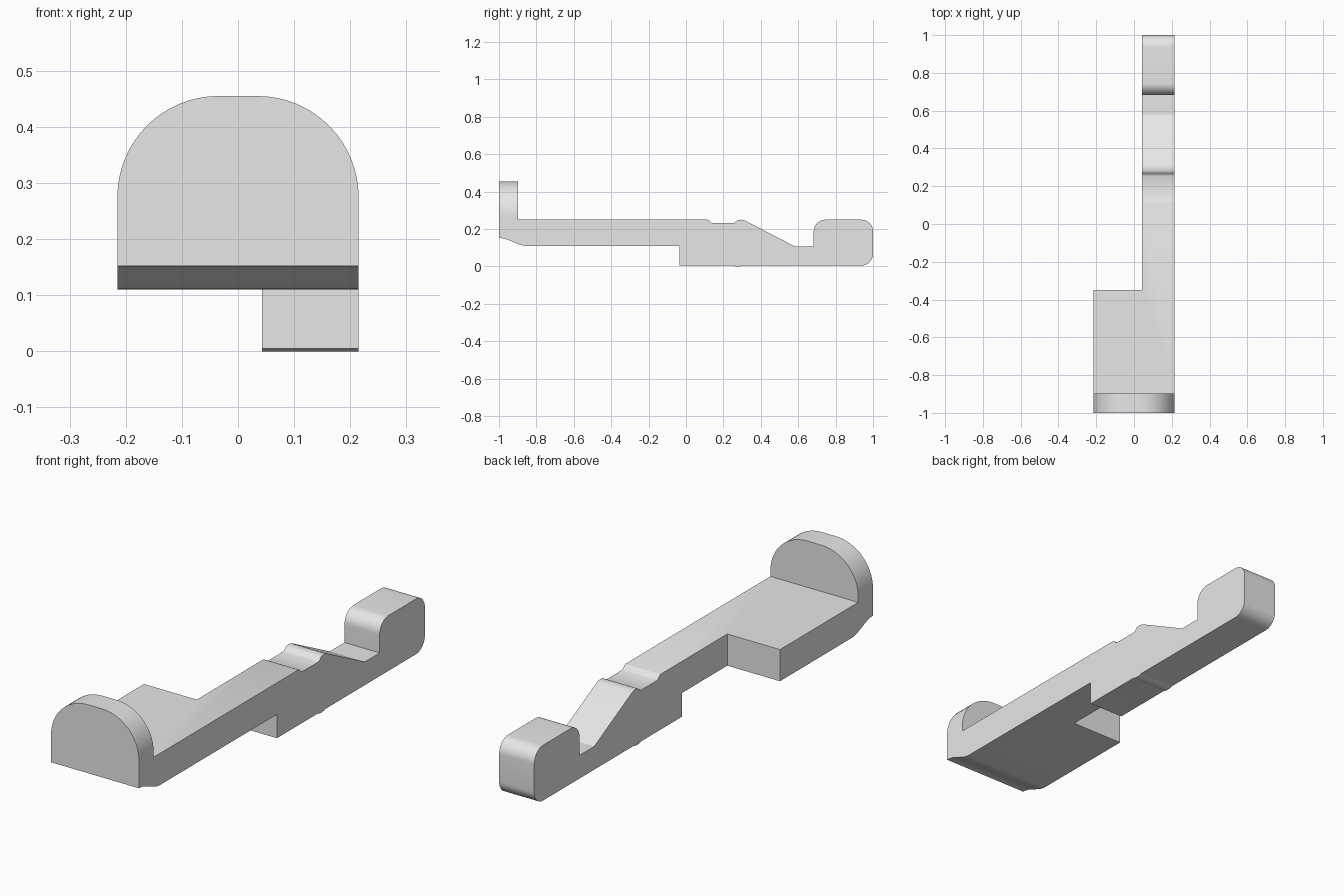
import bpy
import bmesh
from math import sin, cos, radians, pi

cube = bpy.data.objects.get("Cube")
if cube:
    bpy.data.objects.remove(cube, do_unlink=True)

HALF = 0.215      # half width of the wide plate
INNER = 0.043     # inner side of the narrow arm

grey = bpy.data.materials.new("light grey")
grey.use_nodes = True
grey.diffuse_color = (0.8, 0.8, 0.8, 1)
grey.node_tree.nodes["Principled BSDF"].inputs["Base Color"].default_value = (0.8, 0.8, 0.8, 1)


def arc(cx, cy, rx, ry, start, end, steps=10):
    """Points along an elliptical arc, angles in degrees."""
    angles = [radians(start + (end - start) * i / steps) for i in range(steps + 1)]
    return [(cx + rx * cos(a), cy + ry * sin(a)) for a in angles]


def wave(y0, z0, y1, z1, steps=10):
    """Smooth S-shaped transition between two points."""
    return [(y0 + (y1 - y0) * i / steps,
             z0 + (z1 - z0) * (1 - cos(pi * i / steps)) / 2) for i in range(steps + 1)]


def prism(name, points, place, offset):
    """Extrude a closed outline along one axis."""
    bm = bmesh.new()
    face = bm.faces.new([bm.verts.new(place(*p)) for p in points])
    moved = bmesh.ops.extrude_face_region(bm, geom=[face])["geom"]
    bmesh.ops.translate(bm, vec=offset, verts=[v for v in moved if isinstance(v, bmesh.types.BMVert)])
    bmesh.ops.recalc_face_normals(bm, faces=bm.faces)
    mesh = bpy.data.meshes.new(name)
    bm.to_mesh(mesh)
    bm.free()
    mesh.materials.append(grey)
    obj = bpy.data.objects.new(name, mesh)
    bpy.context.collection.objects.link(obj)
    return obj


def apply_boolean(obj, cutter, operation):
    mod = obj.modifiers.new(operation.title(), "BOOLEAN")
    mod.operation = operation
    mod.solver = "EXACT"
    mod.object = cutter
    bpy.context.view_layer.objects.active = obj
    bpy.ops.object.modifier_apply(modifier=mod.name)
    bpy.data.objects.remove(cutter, do_unlink=True)


# Side outline: end tab, arm top, notch, ramp, seat, rounded head, underside
side = [(-1, 0.455), (-0.897, 0.455), (-0.897, 0.25), (0.115, 0.25)]
side += wave(0.118, 0.249, 0.14, 0.232, 4) + wave(0.255, 0.232, 0.28, 0.249, 4)
side += [(0.295, 0.25), (0.305, 0.249), (0.318, 0.244)]
side += [(0.58, 0.108), (0.683, 0.108)]
side += arc(0.745, 0.188, 0.062, 0.062, 180, 90)
side += arc(0.938, 0.188, 0.062, 0.062, 90, 0)
side += arc(0.938, 0.067, 0.062, 0.062, 0, -90)
side += wave(0.31, 0.005, 0.285, 0, 4) + wave(0.27, 0, 0.25, 0.005, 4)
side += [(-0.035, 0.005), (-0.035, 0.11)]
side += wave(-0.85, 0.11, -1, 0.152)
latch = prism("latch_lever", side, lambda y, z: (-0.3, y, z), (0.6, 0, 0))

# Front outline rounds the tab and trims the sides
arch = [(-HALF, -0.1), (HALF, -0.1)]
arch += arc(0.035, 0.275, HALF - 0.035, 0.18, 0, 90, 16)
arch += arc(-0.035, 0.275, HALF - 0.035, 0.18, 90, 180, 16)
trim = prism("arch_trim", arch, lambda x, z: (x, -1.2, z), (0, 2.4, 0))
apply_boolean(latch, trim, "INTERSECT")

# Remove one side behind the wide plate, leaving the narrow arm
corner = [(-0.4, -0.35), (INNER, -0.35), (INNER, 1.2), (-0.4, 1.2)]
cutter = prism("arm_cutter", corner, lambda x, y: (x, y, -0.2), (0, 0, 0.9))
apply_boolean(latch, cutter, "DIFFERENCE")

# Smooth the rounded faces and keep the edges sharp
bpy.ops.object.select_all(action="DESELECT")
latch.select_set(True)
bpy.context.view_layer.objects.active = latch
bpy.ops.object.shade_smooth_by_angle(angle=radians(25))
